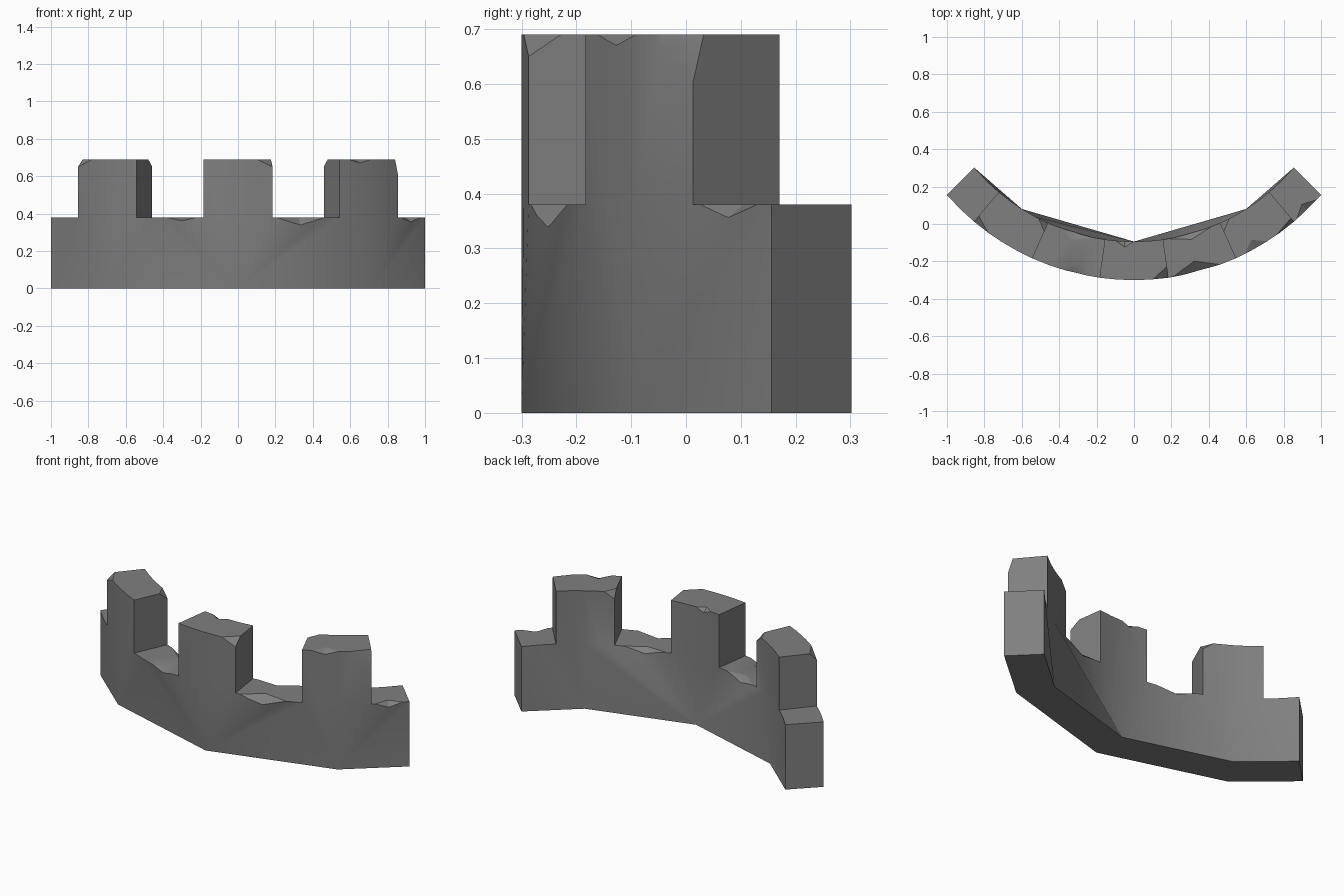
import bpy, bmesh
from math import sin, cos, radians
from mathutils import Vector

if "Cube" in bpy.data.objects:
    bpy.data.objects.remove(bpy.data.objects["Cube"])

RO, RI, CY = 1.326, 1.12, 1.026      # outer / inner radius, arc centre
END, BEND = 49, 32.4                 # end angle, corner angle of the coarse foot
LOW, HIGH = 0.38, 0.69               # walkway and merlon heights
M0, M1, M2 = 8, 24.2, 40.2           # merlon edge angles


def polar(a, r, z):
    if abs(a) == END and r == RI:    # ends are cut slightly off radial
        a *= 49.7 / END
    a = radians(a)
    return Vector((r * sin(a), CY - r * cos(a), z))


def make_object(name, bm):
    bmesh.ops.recalc_face_normals(bm, faces=bm.faces)
    me = bpy.data.meshes.new(name)
    bm.to_mesh(me)
    bm.free()
    ob = bpy.data.objects.new(name, me)
    bpy.context.collection.objects.link(ob)
    return ob


# angle stations: finely divided arc on top, coarse polygon at the foot
half = [0, 4, M0, 12, 16, 20, M1, 28, BEND, 36, M2, 44.5, END]
stations = [-a for a in half[:0:-1]] + half
foot_angles = [-END, -BEND, 0, BEND, END]
is_merlon = lambda a: abs(a) < M0 or M1 < abs(a) < M2

bm = bmesh.new()
foot, low, high = {}, {}, {}
for s, r in enumerate((RI, RO)):
    for i, a in enumerate(foot_angles):
        foot[s, i] = bm.verts.new(polar(a, r, 0))
    for k, a in enumerate(stations):
        low[s, k] = bm.verts.new(polar(a, r, LOW))


def top(s, k):
    if (s, k) not in high:
        high[s, k] = bm.verts.new(polar(stations[k], (RI, RO)[s], HIGH))
    return high[s, k]


def foot_index(k, switch):
    a = stations[k]
    if k in (0, len(stations) - 1):
        return 0 if k == 0 else 4
    return 2 if abs(a) < switch else (1 if a < 0 else 3)


# wall faces fan out from the few foot corners to the fine upper arc
n = len(stations)
for s, switch in ((0, 30), (1, 22)):
    for k in range(n - 1):
        i, j = foot_index(k, switch), foot_index(k + 1, switch)
        bm.faces.new((foot[s, i], low[s, k + 1], low[s, k]))
        if i != j:
            bm.faces.new((foot[s, i], foot[s, j], low[s, k + 1]))
# underside and both ends
for i in range(4):
    bm.faces.new((foot[0, i], foot[0, i + 1], foot[1, i + 1], foot[1, i]))
for k, i in ((0, 0), (n - 1, 4)):
    bm.faces.new((foot[0, i], foot[1, i], low[1, k], low[0, k]))
# walkway, merlon sides and merlon tops
raised = [is_merlon((stations[k] + stations[k + 1]) / 2) for k in range(n - 1)]
for k in range(n - 1):
    if raised[k]:
        for s in (0, 1):
            bm.faces.new((low[s, k], low[s, k + 1], top(s, k + 1), top(s, k)))
        bm.faces.new((top(0, k), top(0, k + 1), top(1, k + 1), top(1, k)))
    else:
        bm.faces.new((low[0, k], low[0, k + 1], low[1, k + 1], low[1, k]))
    if k and raised[k] != raised[k - 1]:
        bm.faces.new((low[0, k], low[1, k], top(1, k), top(0, k)))
wall = make_object("battlement_wall", bm)

# chipped stone: tetrahedra cut from edges and corners
cut = bmesh.new()


def add_chip(fixed, others):
    """Tetrahedron enlarged away from the surface that stays visible."""
    c = sum(fixed, Vector()) / len(fixed)
    v = [cut.verts.new(c + (p - c) * 1.35) for p in fixed + others]
    for f in ((0, 1, 2), (0, 1, 3), (0, 2, 3), (1, 2, 3)):
        cut.faces.new([v[i] for i in f])


def edge_chip(r, z, a0, a1, drop, depth):
    m = (a0 + a1) / 2
    d = depth if r == RI else -depth
    add_chip([polar(m, r, z - drop), polar(m, r + d, z)],
             [polar(a0, r, z), polar(a1, r, z)])


def corner_chip(r, a, a_along, drop, depth):
    d = depth if r == RI else -depth
    add_chip([polar(a_along, r, HIGH), polar(a, r + d, HIGH), polar(a, r, HIGH - drop)],
             [polar(a, r, HIGH)])


for args in ((RO, LOW, -16.7, -9.6, .02, .06), (RO, LOW, 9, 20.4, .045, .06),
             (RO, LOW, 41, 47.5, .025, .04), (RO, HIGH, 26.5, 32.5, .02, .05),
             (RI, LOW, -22.5, -11, .025, .04), (RI, LOW, 9.5, 21.5, .025, .03),
             (RI, HIGH, -5, 0, .02, .03)):
    edge_chip(*args)
for args in ((RO, -M2, -36, .04, .04), (RI, -M1, -27, .04, .05),
             (RO, M0, 4.4, .04, .06), (RI, M1, 27, .04, .05),
             (RO, M2, 35, .085, .025)):
    corner_chip(*args)
cutter = make_object("chip_cutters", cut)
cutter.hide_render = True

mod = wall.modifiers.new("chips", "BOOLEAN")
mod.operation = "DIFFERENCE"
mod.solver = "EXACT"
mod.object = cutter
bpy.context.view_layer.objects.active = wall
wall.select_set(True)
bpy.ops.object.modifier_apply(modifier="chips")
bpy.data.objects.remove(cutter)

# dark stone, curved faces smooth and chips sharp
stone = bpy.data.materials.new("dark_stone")
stone.diffuse_color = (0.215, 0.215, 0.215, 1)
stone.use_nodes = True
stone.node_tree.nodes["Principled BSDF"].inputs["Base Color"].default_value = stone.diffuse_color
wall.data.materials.clear()
wall.data.materials.append(stone)
bpy.ops.object.shade_smooth_by_angle(angle=radians(25))
